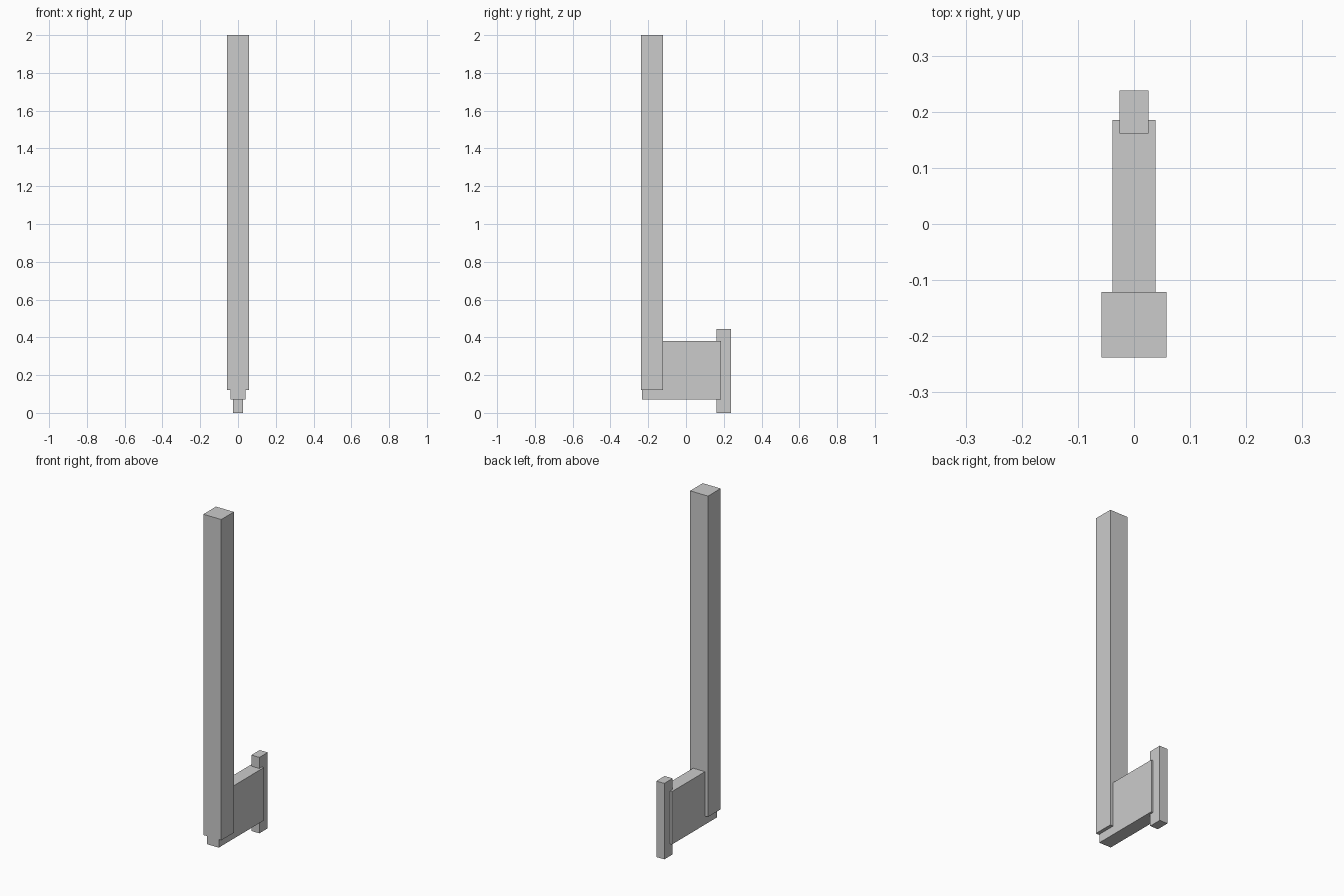
import bpy

if "Cube" in bpy.data.objects:
    bpy.data.objects.remove(bpy.data.objects["Cube"])


def box(name, half_width, y_range, z_range):
    """Box symmetric about x = 0."""
    (y0, y1), (z0, z1) = y_range, z_range
    bpy.ops.mesh.primitive_cube_add(size=1, location=(0, (y0 + y1) / 2, (z0 + z1) / 2))
    obj = bpy.context.object
    obj.name = name
    obj.scale = (2 * half_width, y1 - y0, z1 - z0)
    bpy.ops.object.transform_apply(location=False, rotation=False, scale=True)
    return obj


# Tall square post at the front
box("post", 0.058, (-0.238, -0.121), (0.12, 2.0))
# Web plate running back from the post
box("web_plate", 0.0385, (-0.233, 0.185), (0.07, 0.38))
# Short upright bar at the rear
box("rear_bar", 0.026, (0.161, 0.238), (0.0, 0.445))
